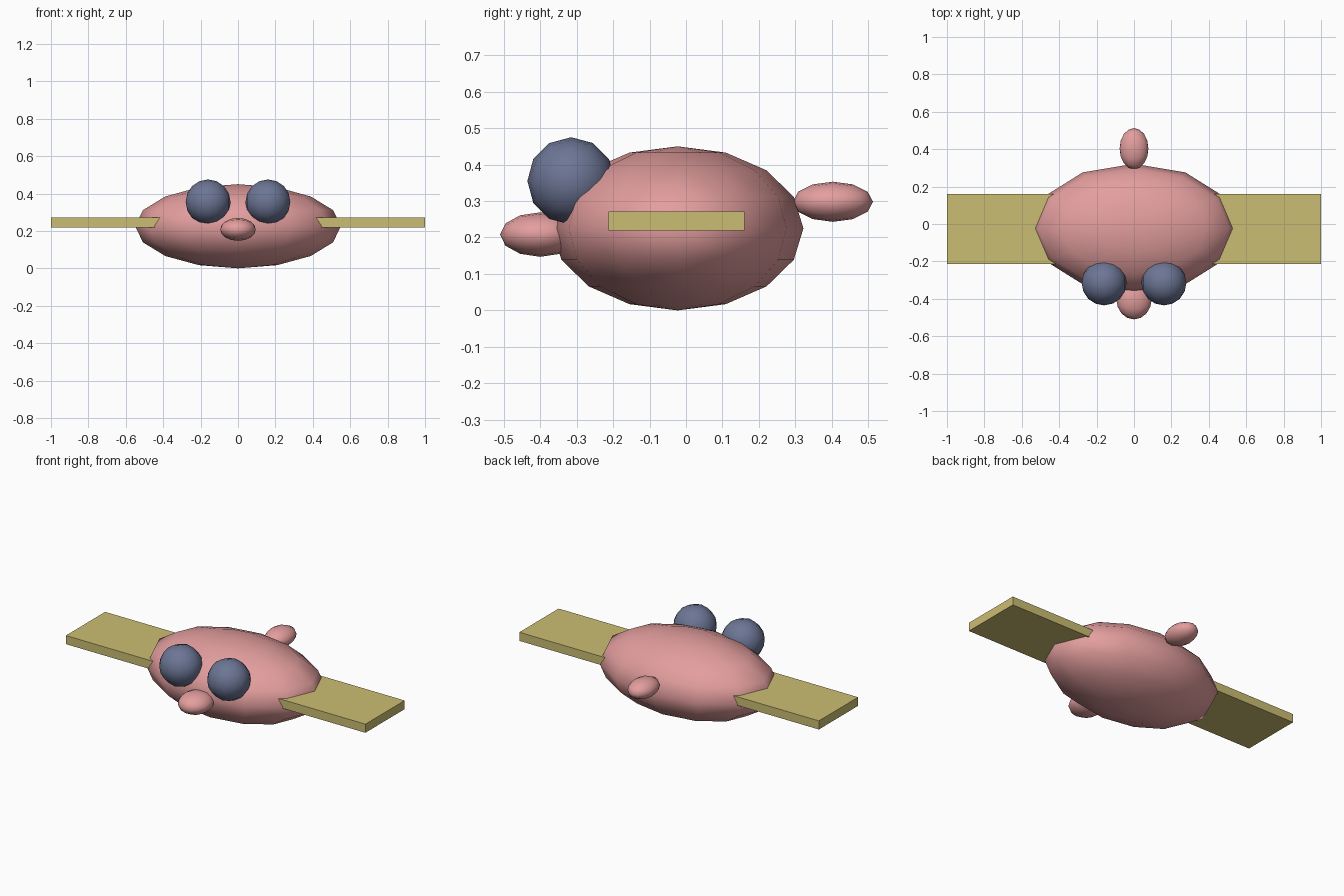
import bpy
from math import pi

cube = bpy.data.objects.get("Cube")
if cube:
    bpy.data.objects.remove(cube, do_unlink=True)


def material(name, rgb):
    m = bpy.data.materials.new(name)
    m.use_nodes = True
    m.diffuse_color = (*rgb, 1)
    m.node_tree.nodes["Principled BSDF"].inputs["Base Color"].default_value = (*rgb, 1)
    return m


pink = material("pink skin", (0.77, 0.34, 0.34))
blue = material("slate blue", (0.15, 0.18, 0.30))
straw = material("straw yellow", (0.60, 0.51, 0.17))


def finish(name, mat):
    ob = bpy.context.object
    ob.name = name
    ob.data.materials.append(mat)
    return ob


def ellipsoid(name, centre, radii, mat, sideways=True):
    """Low-poly ball; sideways puts its poles on the x axis."""
    bpy.ops.mesh.primitive_uv_sphere_add(segments=12, ring_count=8, radius=1)
    ob = finish(name, mat)
    if sideways:
        ob.rotation_euler.y = pi / 2
        bpy.ops.object.transform_apply(location=False, rotation=True, scale=False)
    ob.scale = radii
    ob.location = centre
    bpy.ops.object.transform_apply(location=False, rotation=False, scale=True)
    bpy.ops.object.shade_smooth()


# Body, snout and tail
ellipsoid("body", (0, -0.023, 0.225), (0.55, 0.345, 0.225), pink, sideways=False)
ellipsoid("snout", (0, -0.40, 0.208), (0.095, 0.11, 0.061), pink)
ellipsoid("tail", (0, 0.403, 0.298), (0.077, 0.11, 0.055), pink)

# Eyes and flat wings, one of each per side
for side, s in (("left", 1), ("right", -1)):
    ellipsoid(side + "_eye", (s * 0.16, -0.315, 0.355), (0.12, 0.12, 0.12), blue)
    bpy.ops.mesh.primitive_cube_add(size=1, location=(s * 0.65, -0.026, 0.245))
    finish(side + "_wing", straw).scale = (0.70, 0.374, 0.052)
    bpy.ops.object.transform_apply(location=False, rotation=False, scale=True)
